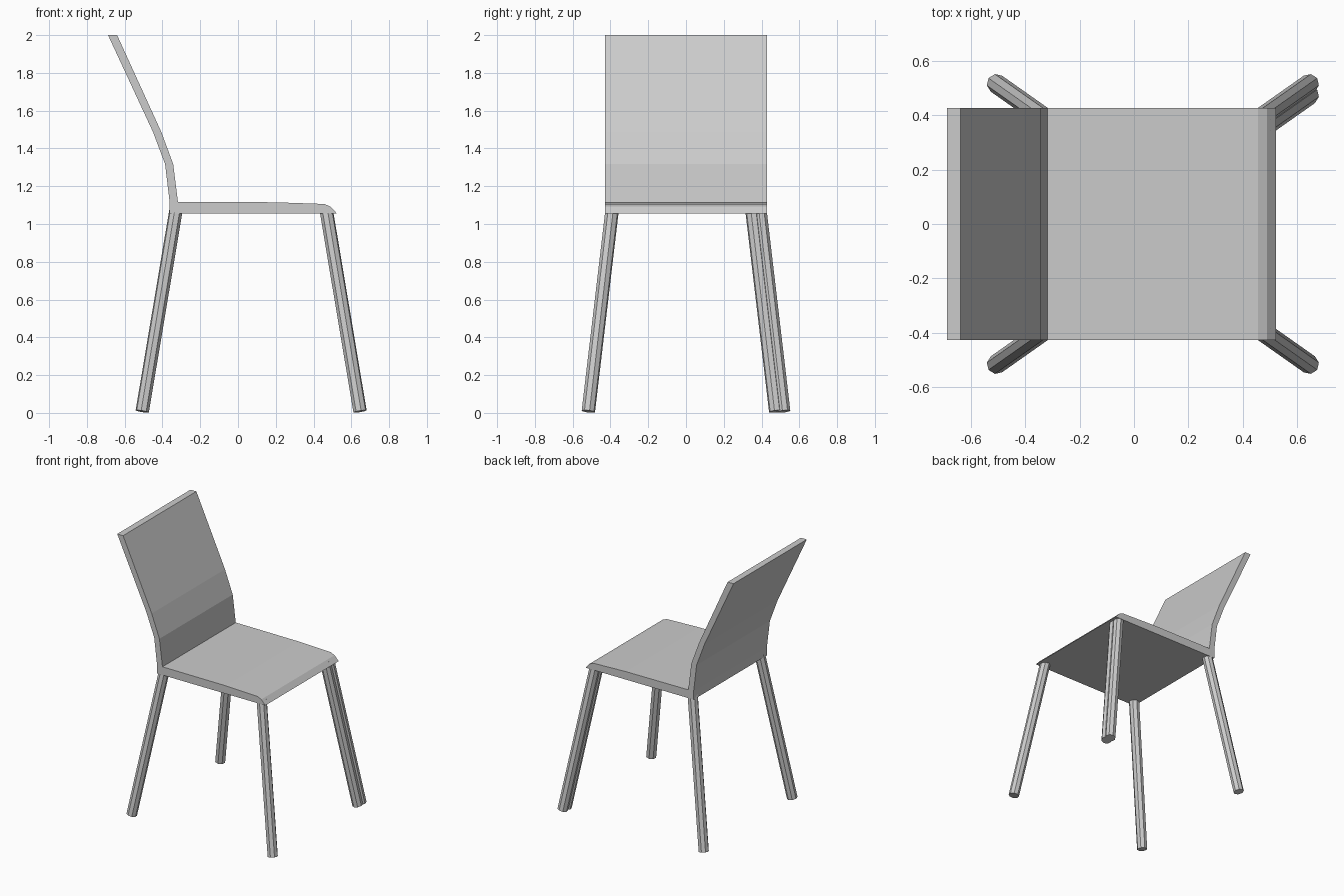
import bpy
import bmesh
from mathutils import Vector

if "Cube" in bpy.data.objects:
    bpy.data.objects.remove(bpy.data.objects["Cube"])

HALF_W = 0.428


def new_object(name, bm):
    bmesh.ops.recalc_face_normals(bm, faces=bm.faces)
    mesh = bpy.data.meshes.new(name)
    bm.to_mesh(mesh)
    bm.free()
    obj = bpy.data.objects.new(name, mesh)
    bpy.context.collection.objects.link(obj)
    return obj


def extrude_profile(name, profile):
    """Side profile (x, z) extruded across the chair's width."""
    bm = bmesh.new()
    face = bm.faces.new([bm.verts.new((x, -HALF_W, z)) for x, z in profile])
    ext = bmesh.ops.extrude_face_region(bm, geom=[face], use_keep_orig=True)
    moved = [g for g in ext["geom"] if isinstance(g, bmesh.types.BMVert)]
    bmesh.ops.translate(bm, verts=moved, vec=(0, 2 * HALF_W, 0))
    return new_object(name, bm)


def leg(name, foot, top, radius=0.036):
    """Straight octagonal tube with ends square to its axis."""
    foot, top = Vector(foot), Vector(top)
    axis = top - foot
    bm = bmesh.new()
    bmesh.ops.create_cone(bm, cap_ends=True, segments=8,
                          radius1=radius, radius2=radius, depth=axis.length)
    obj = new_object(name, bm)
    obj.location = (foot + top) / 2
    obj.rotation_euler = axis.to_track_quat('Z', 'Y').to_euler()
    return obj


# Bent one-piece seat and backrest
extrude_profile("seat_and_backrest", [
    (-0.362, 1.056), (0.523, 1.056), (0.49, 1.092), (0.457, 1.106),
    (0.195, 1.115), (-0.318, 1.117), (-0.343, 1.317), (-0.406, 1.487),
    (-0.64, 2.0), (-0.688, 2.0), (-0.45, 1.487), (-0.386, 1.317),
    (-0.362, 1.117)])

# Four splayed legs
for side, s in (("right", -1), ("left", 1)):
    leg("back_leg_" + side, (-0.507, s * 0.517, 0.008), (-0.328, s * 0.391, 1.075))
    leg("front_leg_" + side, (0.646, s * 0.517, 0.008), (0.467, s * 0.391, 1.075))

# Second tube doubled against one front leg
leg("front_leg_left_inner", (0.646, 0.475, 0.008), (0.467, 0.349, 1.075))
